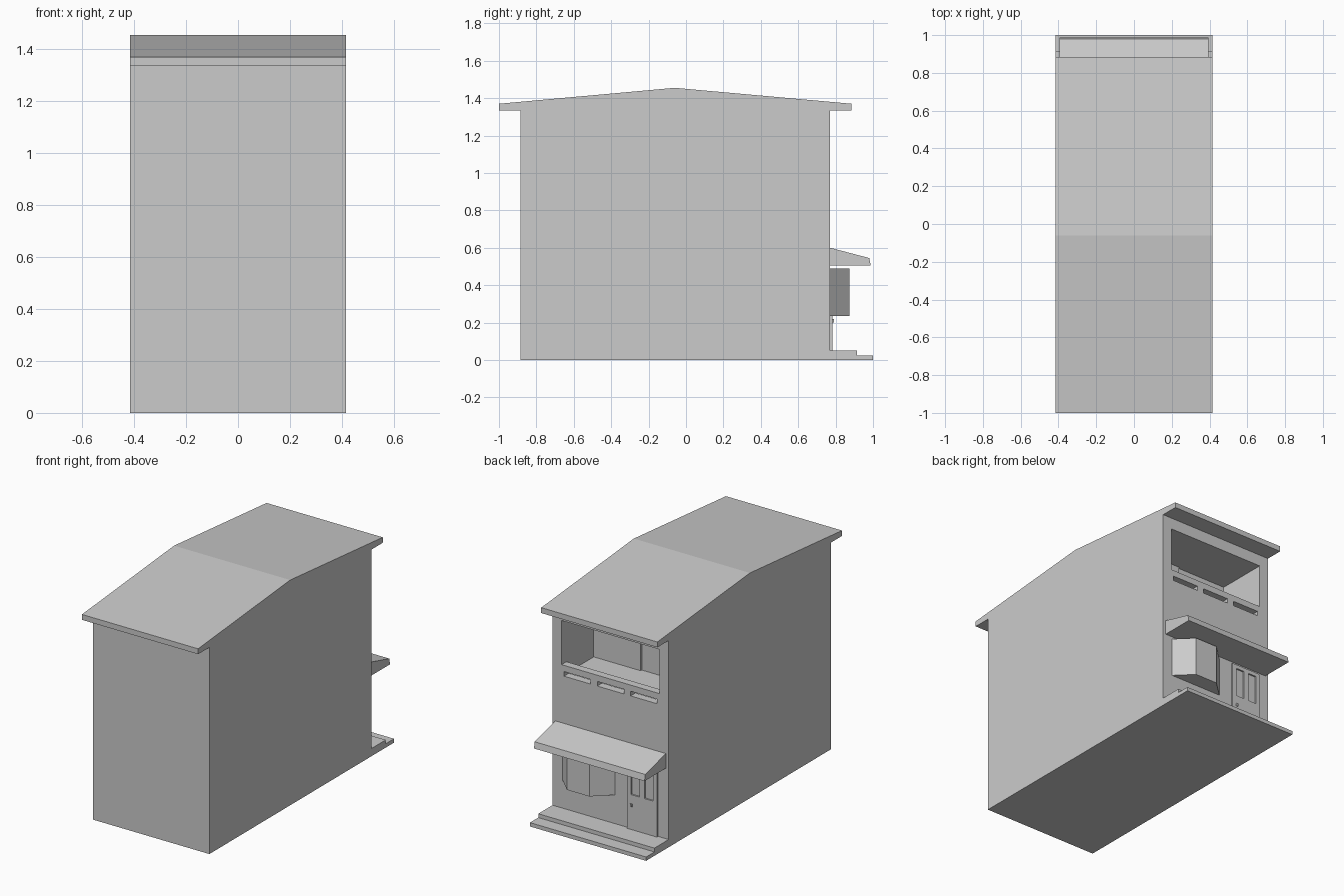
import bpy, bmesh

if "Cube" in bpy.data.objects:
    bpy.data.objects.remove(bpy.data.objects["Cube"])


def prism(name, profile, a, b, axis='x'):
    """Extrude a 2D profile: (y, z) along x, or (x, y) along z."""
    bm = bmesh.new()
    place = (lambda p, t: (t, p[0], p[1])) if axis == 'x' else (lambda p, t: (p[0], p[1], t))
    lo = [bm.verts.new(place(p, a)) for p in profile]
    hi = [bm.verts.new(place(p, b)) for p in profile]
    bm.faces.new(lo)
    bm.faces.new(hi)
    for i in range(len(profile)):
        j = (i + 1) % len(profile)
        bm.faces.new((lo[i], lo[j], hi[j], hi[i]))
    bmesh.ops.recalc_face_normals(bm, faces=bm.faces)
    me = bpy.data.meshes.new(name)
    bm.to_mesh(me)
    bm.free()
    ob = bpy.data.objects.new(name, me)
    bpy.context.collection.objects.link(ob)
    return ob


def box(name, x0, x1, y0, y1, z0, z1):
    return prism(name, [(y0, z0), (y1, z0), (y1, z1), (y0, z1)], x0, x1)


def cut(target, cutter):
    mod = target.modifiers.new('cut', 'BOOLEAN')
    mod.operation = 'DIFFERENCE'
    mod.solver = 'EXACT'
    mod.object = cutter
    cutter.hide_render = True
    bpy.context.view_layer.objects.active = target
    bpy.ops.object.modifier_apply(modifier=mod.name)
    bpy.data.objects.remove(cutter)


W = 0.415      # half width of the house
WALL = 0.77    # facade plane

# Main block with a recessed balcony behind a parapet
body = box('house_body', -W, W, -0.885, WALL, 0, 1.335)
cut(body, prism('balcony_cutter', [(0.43, 0.90), (0.72, 0.90), (0.72, 0.975),
                                   (1.0, 0.975), (1.0, 1.26), (0.43, 1.26)], -0.35, 0.35))
# Three slots through the parapet
for cx in (-0.238, 0.0, 0.238):
    cut(body, box('slot_cutter', cx - 0.095, cx + 0.095, 0.70, 1.0, 0.905, 0.935))

# Sliding panel at the back of the balcony
box('balcony_panel', 0.015, 0.35, 0.43, 0.442, 0.90, 1.26)

# Shallow gable roof with overhanging eaves
prism('roof', [(-1.0, 1.335), (0.885, 1.335), (0.885, 1.37), (-0.06, 1.455), (-1.0, 1.37)], -W, W)

# Awning over the entrance
prism('awning', [(WALL, 0.505), (0.988, 0.505), (0.98, 0.545), (WALL, 0.60)], -0.395, 0.395)

# Entrance steps
prism('steps', [(WALL, 0), (1.0, 0), (1.0, 0.025), (0.915, 0.025), (0.915, 0.05), (WALL, 0.05)], -W, W)

# Bay window
prism('bay_window', [(0.345, WALL), (0.24, 0.873), (0.08, 0.873), (-0.03, WALL)], 0.235, 0.49, 'z')

# Door with two recessed panes and a knob
door = box('door', -0.34, -0.125, WALL - 0.01, 0.782, 0.05, 0.49)
for x0 in (-0.31, -0.215):
    cut(door, box('pane_cutter', x0, x0 + 0.06, 0.772, 0.85, 0.275, 0.465))
box('door_knob', -0.165, -0.153, 0.78, 0.79, 0.2, 0.218)
